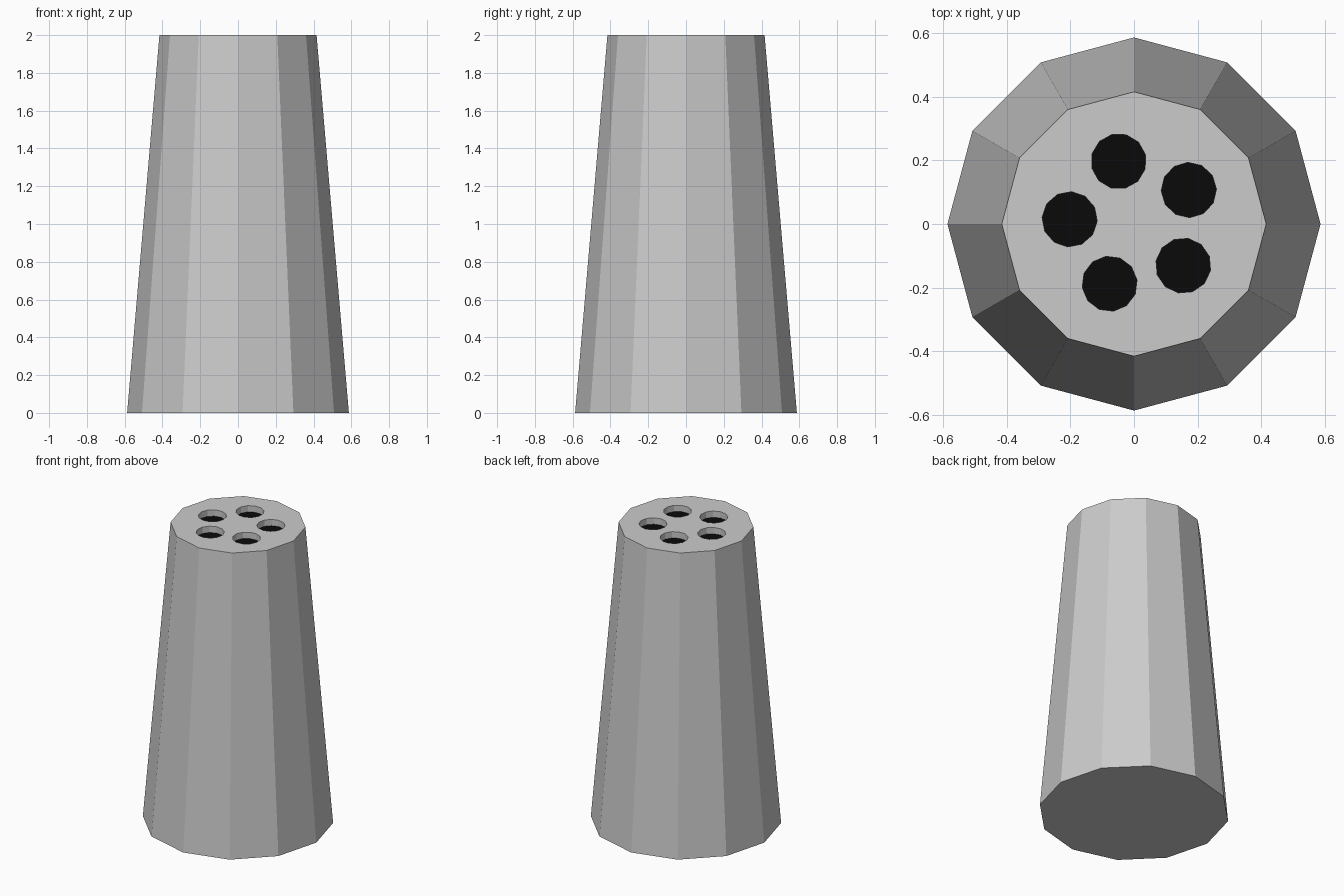
import bpy, bmesh
from math import radians, cos, sin
from mathutils import Matrix

if "Cube" in bpy.data.objects:
    bpy.data.objects.remove(bpy.data.objects["Cube"])

R_BOTTOM, R_TOP, HEIGHT = 0.587, 0.416, 2.0
HOLE_R, RING_R, DEPTH, SIDES = 0.087, 0.203, 0.045, 12
ANGLES = [radians(31.8 + 72 * i) for i in range(5)]


def make_object(name, bm):
    mesh = bpy.data.meshes.new(name)
    bmesh.ops.recalc_face_normals(bm, faces=bm.faces)
    bm.to_mesh(mesh)
    bm.free()
    obj = bpy.data.objects.new(name, mesh)
    bpy.context.collection.objects.link(obj)
    return obj


def hole_matrix(angle, z):
    return (Matrix.Translation((RING_R * cos(angle), RING_R * sin(angle), z))
            @ Matrix.Rotation(angle, 4, 'Z'))


# Tapered twelve-sided body, with a corner on each axis
bm = bmesh.new()
bmesh.ops.create_cone(bm, cap_ends=True, segments=12, radius1=R_BOTTOM,
                      radius2=R_TOP, depth=HEIGHT,
                      matrix=Matrix.Translation((0, 0, HEIGHT / 2)))
body = make_object("shaker_body", bm)

# Hidden cutter: five short cylinders sunk into the top
bm = bmesh.new()
for a in ANGLES:
    bmesh.ops.create_cone(bm, cap_ends=True, segments=SIDES, radius1=HOLE_R,
                          radius2=HOLE_R, depth=DEPTH * 2,
                          matrix=hole_matrix(a, HEIGHT))
cutter = make_object("hole_cutter", bm)
cutter.hide_render = True
cutter.hide_set(True)
cut = body.modifiers.new("pour_holes", 'BOOLEAN')
cut.operation = 'DIFFERENCE'
cut.solver = 'EXACT'
cut.object = cutter

# Black floors of the pouring holes
black = bpy.data.materials.new("black")
black.diffuse_color = (0.003, 0.003, 0.003, 1)
black.use_nodes = True
black.node_tree.nodes["Principled BSDF"].inputs["Base Color"].default_value = black.diffuse_color
for i, a in enumerate(ANGLES):
    bm = bmesh.new()
    bmesh.ops.create_circle(bm, cap_ends=True, segments=SIDES, radius=HOLE_R,
                            matrix=hole_matrix(a, HEIGHT - DEPTH + 0.002))
    for f in bm.faces:
        f.normal_update()
    floor = make_object(f"hole_floor_{i + 1}", bm)
    if floor.data.polygons[0].normal.z < 0:
        floor.data.flip_normals()
    floor.data.materials.append(black)
